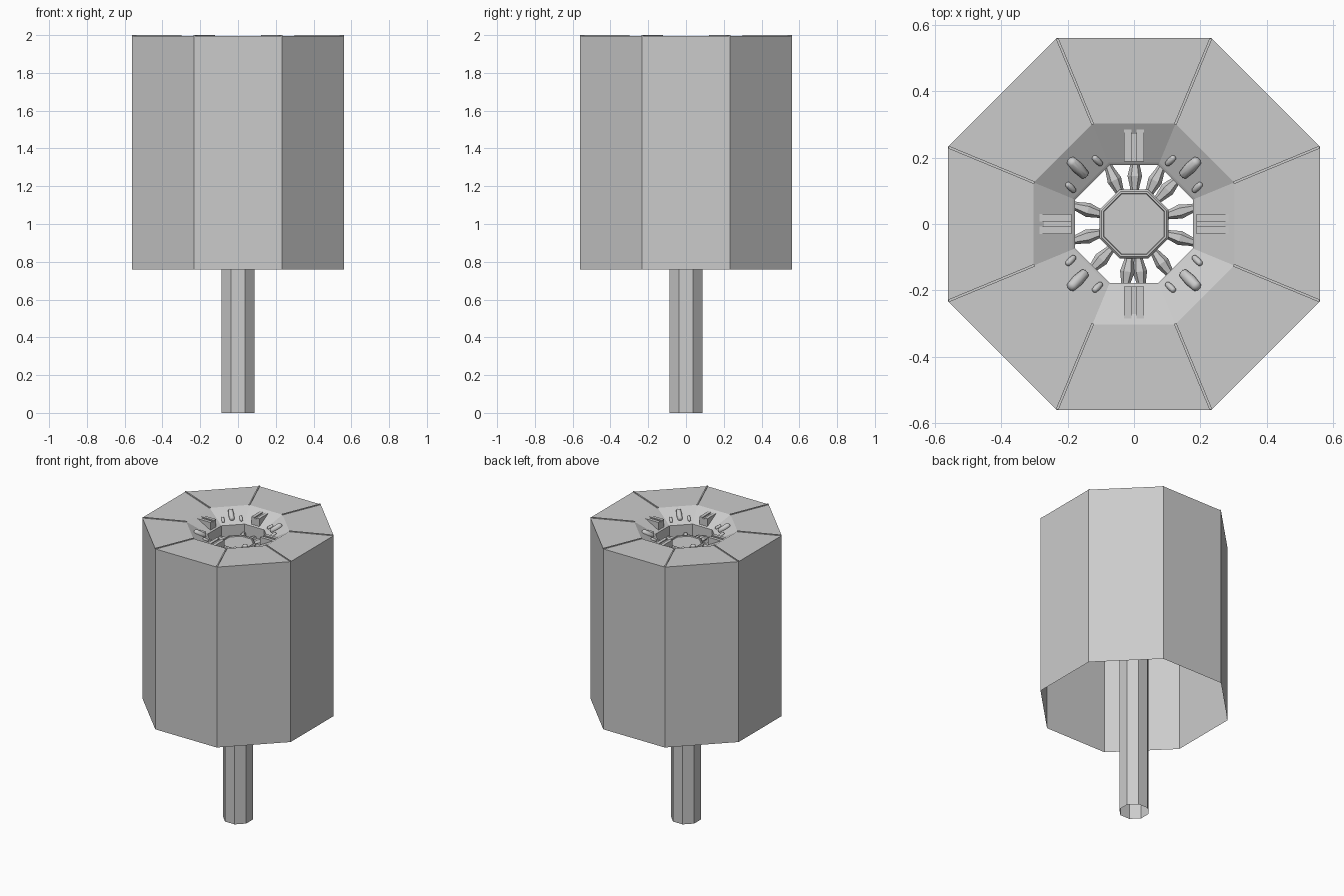
import bpy, bmesh, math
from mathutils import Matrix, Vector

if "Cube" in bpy.data.objects:
    bpy.data.objects.remove(bpy.data.objects["Cube"])

C = math.cos(math.pi / 8)


def finish(bm, name):
    me = bpy.data.meshes.new(name)
    bm.to_mesh(me)
    bm.free()
    ob = bpy.data.objects.new(name, me)
    bpy.context.collection.objects.link(ob)
    return ob


def octagon_lathe(name, profile, cap_last=False):
    """Eight-sided surface through (apothem, z) points."""
    bm = bmesh.new()
    rings = []
    for a, z in profile:
        rings.append([bm.verts.new((a / C * math.cos(math.radians(22.5 + 45 * k)),
                                    a / C * math.sin(math.radians(22.5 + 45 * k)), z))
                      for k in range(8)])
    for lo, hi in zip(rings, rings[1:]):
        for k in range(8):
            n = (k + 1) % 8
            bm.faces.new((lo[k], lo[n], hi[n], hi[k]))
    if cap_last:
        bm.faces.new(rings[-1])
    return finish(bm, name)


def box(name, r0, r1, t, w, z0, z1, angle):
    """Radial box between radii r0..r1, tangential offset t, width w."""
    bm = bmesh.new()
    m = (Matrix.Rotation(math.radians(angle), 4, 'Z')
         @ Matrix.Translation(((r0 + r1) / 2, t, (z0 + z1) / 2))
         @ Matrix.Diagonal((r1 - r0, w, z1 - z0, 1)))
    bmesh.ops.create_cube(bm, size=1, matrix=m)
    return finish(bm, name)


def stud(name, r, t, length, width, z, angle):
    """Rounded elongated stud lying on the sloped throat."""
    bm = bmesh.new()
    bmesh.ops.create_uvsphere(bm, u_segments=10, v_segments=8, radius=width / 2)
    for v in bm.verts:
        v.co.x += math.copysign((length - width) / 2, v.co.x) if abs(v.co.x) > 1e-5 else 0
    m = (Matrix.Rotation(math.radians(angle), 4, 'Z') @ Matrix.Translation((r, t, z))
         @ Matrix.Rotation(math.radians(-31), 4, 'Y'))
    bmesh.ops.transform(bm, matrix=m, verts=bm.verts)
    ob = finish(bm, name)
    for p in ob.data.polygons:
        p.use_smooth = True
    return ob


def spoke(name, angle, z):
    """Faceted strut, thick in the middle, from the post to the throat."""
    bm = bmesh.new()
    rings = []
    for r, w in ((0.085, 0.010), (0.115, 0.015), (0.145, 0.022), (0.175, 0.015), (0.195, 0.012)):
        rings.append([bm.verts.new((r, w * math.cos(k * math.pi / 3), z + w * math.sin(k * math.pi / 3)))
                      for k in range(6)])
    for lo, hi in zip(rings, rings[1:]):
        for k in range(6):
            n = (k + 1) % 6
            bm.faces.new((lo[k], lo[n], hi[n], hi[k]))
    bm.faces.new(rings[0][::-1])
    bm.faces.new(rings[-1])
    bmesh.ops.rotate(bm, verts=bm.verts, matrix=Matrix.Rotation(math.radians(angle), 3, 'Z'))
    return finish(bm, name)


# Open-bottomed shell, flat top, sloped throat and collar
octagon_lathe("shell", [(0.562, 0.76), (0.562, 1.995), (0.303, 1.995),
                        (0.185, 1.93), (0.178, 1.925), (0.178, 1.82)])

# Post with capped rim
octagon_lathe("post", [(0.088, 0), (0.088, 1.84), (0.104, 1.85), (0.104, 1.885),
                       (0.098, 1.892), (0.092, 1.892), (0.090, 1.885)], cap_last=True)

# Raised seams along the top corners
for k in range(8):
    box("top_seam", 0.325, 0.606, 0, 0.008, 1.985, 2.0, 22.5 + 45 * k)

# Paired brackets on the straight throat sides
for k in range(4):
    for s in (-1, 1):
        box("bracket_rail", 0.188, 0.299, s * 0.019, 0.022, 1.92, 1.985, 90 * k)
    box("bracket_core", 0.188, 0.299, 0, 0.018, 1.92, 1.978, 90 * k)

# Rounded studs on the diagonal throat sides
for k in range(4):
    a = 45 + 90 * k
    stud("large_stud", 0.24, 0, 0.085, 0.036, 1.966, a)
    for s in (-1, 1):
        stud("small_stud", 0.213, s * 0.057, 0.042, 0.020, 1.949, a)

# Struts joining post and throat
for i, a in enumerate((15, 46, 64, 89, 114, 163, 195, 227, 262, 277, 306, 343)):
    spoke("strut", a, 1.86 - 0.01 * (i % 2))
